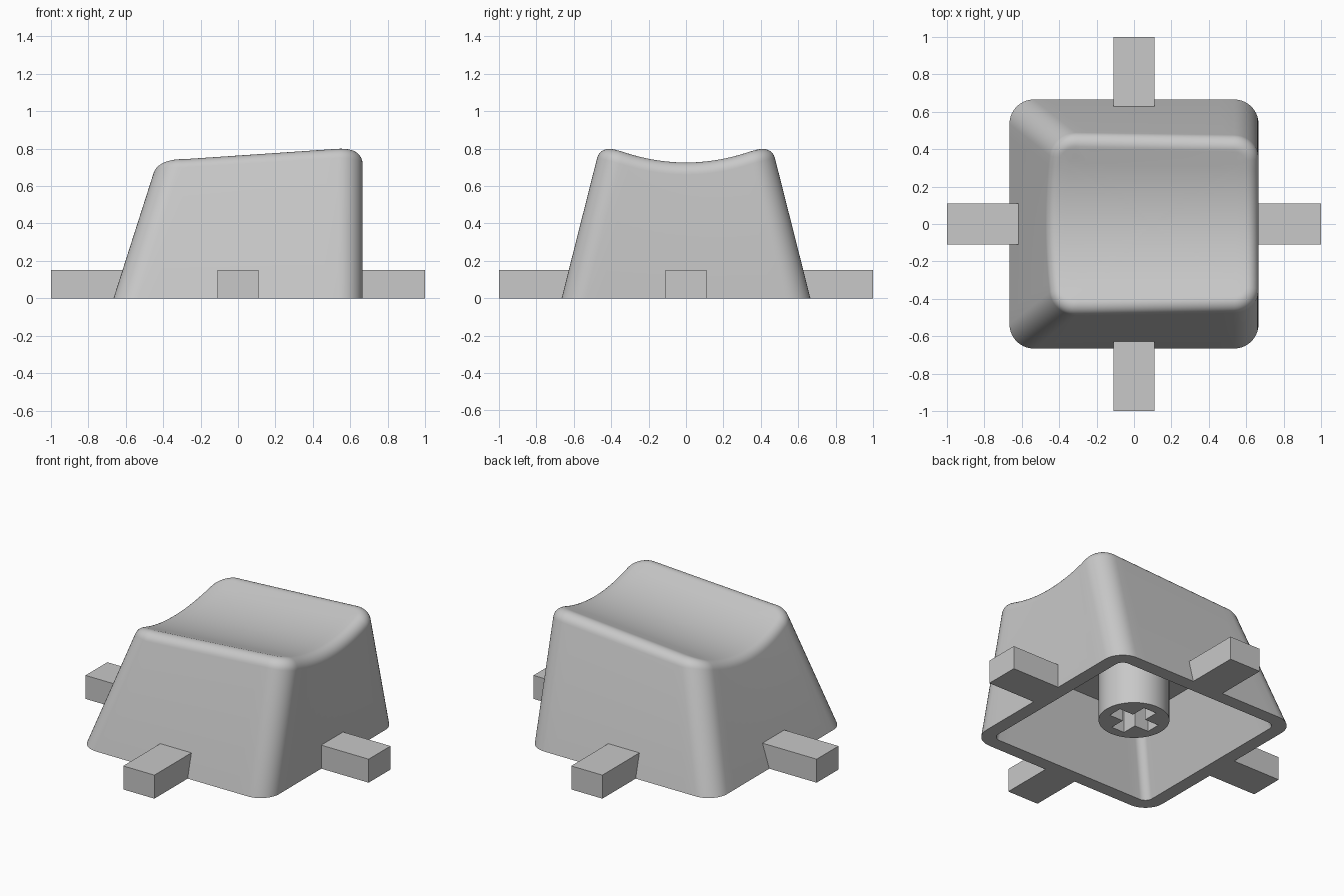
import bpy, bmesh
from math import cos, sin, tan, pi
from mathutils import Vector

if "Cube" in bpy.data.objects:
    bpy.data.objects.remove(bpy.data.objects["Cube"])

HALF = 0.665          # half width of the base
WALL = 0.085          # shell thickness
CEILING = 0.46        # height of the hollow
FILLET = 0.065        # rounding of the top rim
STEM_BOTTOM = 0.075

grey = bpy.data.materials.new("light grey plastic")
grey.use_nodes = True
grey.diffuse_color = (0.58, 0.58, 0.58, 1)
grey.node_tree.nodes["Principled BSDF"].inputs["Base Color"].default_value = grey.diffuse_color


def finish(bm, name):
    bmesh.ops.recalc_face_normals(bm, faces=bm.faces)
    mesh = bpy.data.meshes.new(name)
    bm.to_mesh(mesh)
    bm.free()
    mesh.materials.append(grey)
    obj = bpy.data.objects.new(name, mesh)
    bpy.context.collection.objects.link(obj)
    smooth(obj)
    return obj


def smooth(obj):
    bpy.ops.object.select_all(action='DESELECT')
    obj.select_set(True)
    bpy.context.view_layer.objects.active = obj
    bpy.ops.object.shade_smooth_by_angle(angle=pi / 6)


# Rounded-rectangle outline: (corner, next corner, blend, outward angle)
CORNERS = [(1, 1), (-1, 1), (-1, -1), (1, -1)]
ARC, SIDE = 10, 14
outline = []
for i, corner in enumerate(CORNERS):
    following = CORNERS[(i + 1) % 4]
    outline += [(corner, following, 0, (i + k / ARC) * pi / 2) for k in range(ARC + 1)]
    outline += [(corner, following, k / SIDE, (i + 1) * pi / 2) for k in range(1, SIDE)]


def wall_point(spec, z, inset=0.0, radius=0.13):
    """Point on the tapered wall at height z; the +x wall is vertical."""
    a, b, f, angle = spec
    m = inset + radius

    def centre(c):
        x = HALF - m if c[0] > 0 else -(HALF - 0.32 * z - m)
        return Vector((x, c[1] * (HALF - 0.253 * z - m), z))
    return centre(a).lerp(centre(b), f) + radius * Vector((cos(angle), sin(angle), 0))


def top_height(x, y):
    """Tilted, scooped top surface."""
    return 0.72 + 0.075 * (x - 0.52) + y * y / 2


def rim_arc(spec, steps=8):
    """Rounded edge between the wall and the scooped top."""
    z = 0.75
    for _ in range(12):
        p = wall_point(spec, z)
        z = top_height(p.x, p.y)
    edge = wall_point(spec, z)
    c, s = cos(spec[3]), sin(spec[3])
    down = (wall_point(spec, z - 0.1) - edge).normalized()
    inward = Vector((-c, -s, -(c * 0.075 + s * edge.y))).normalized()
    h = down.angle(inward) / 2
    reach = FILLET / tan(h)
    mid = edge + (down + inward).normalized() * FILLET / sin(h)
    v0 = (edge + down * reach - mid).normalized()
    v1 = (edge + inward * reach - mid).normalized()
    return [mid + v0.slerp(v1, k / steps) * FILLET for k in range(steps + 1)]


# Cap shell: ceiling, inner wall, base rim, outer wall, rounded rim, scoop
rings = [[wall_point(s, z, WALL, 0.05) for s in outline] for z in (CEILING, 0)]
rings.append([wall_point(s, 0) for s in outline])
rings += [list(r) for r in zip(*[rim_arc(s) for s in outline])]
hub = Vector((0.1, 0, 0))
lip = rings[-1]
for k in range(1, 10):
    ring = []
    for p in lip:
        q = p.lerp(hub, k / 10)
        ring.append(Vector((q.x, q.y, top_height(q.x, q.y))))
    rings.append(ring)

bm = bmesh.new()
loops = [[bm.verts.new(p) for p in ring] for ring in rings]
n = len(outline)
for lo, hi in zip(loops, loops[1:]):
    for j in range(n):
        k = (j + 1) % n
        bm.faces.new((lo[j], lo[k], hi[k], hi[j]))
bm.faces.new(loops[0])
tip = bm.verts.new((hub.x, hub.y, top_height(hub.x, hub.y)))
for j in range(n):
    bm.faces.new((loops[-1][j], loops[-1][(j + 1) % n], tip))
finish(bm, "cap_shell")

# Stem: round post with a cross-shaped socket
curve = bpy.data.curves.new("stem", 'CURVE')
curve.dimensions = '2D'
curve.fill_mode = 'BOTH'
depth = CEILING + 0.001 - STEM_BOTTOM
curve.extrude = depth / 2


def add_loop(points):
    spline = curve.splines.new('POLY')
    spline.points.add(len(points) - 1)
    for p, (x, y) in zip(spline.points, points):
        p.co = (x, y, 0, 1)
    spline.use_cyclic_u = True


add_loop([(0.205 * cos(k * pi / 32), 0.205 * sin(k * pi / 32)) for k in range(64)])
long, thin = 0.145, 0.046
cross = []
for k in range(4):
    c, s = round(cos(k * pi / 2)), round(sin(k * pi / 2))
    cross += [(c * x - s * y, s * x + c * y)
              for x, y in ((long, -thin), (long, thin), (thin, thin))]
add_loop(cross)
source = bpy.data.objects.new("stem_source", curve)
bpy.context.collection.objects.link(source)
bpy.context.view_layer.update()
graph = bpy.context.evaluated_depsgraph_get()
bm = bmesh.new()
bm.from_mesh(bpy.data.meshes.new_from_object(source.evaluated_get(graph)))
bpy.data.objects.remove(source)
bmesh.ops.remove_doubles(bm, verts=bm.verts, dist=0.0001)
bmesh.ops.translate(bm, verts=bm.verts, vec=(0, 0, STEM_BOTTOM + depth / 2))
for f in bm.faces:
    f.material_index = 0
finish(bm, "stem")

# Four runner bars around the base
INNER, LENGTH_END, WIDTH, HEIGHT = 0.6, 1.0, 0.22, 0.15
for name, dx, dy in (("left_bar", 1, 0), ("right_bar", -1, 0),
                     ("back_bar", 0, 1), ("front_bar", 0, -1)):
    bm = bmesh.new()
    bmesh.ops.create_cube(bm, size=1)
    span, mid = LENGTH_END - INNER, (LENGTH_END + INNER) / 2
    bmesh.ops.scale(bm, verts=bm.verts,
                    vec=(span if dx else WIDTH, span if dy else WIDTH, HEIGHT))
    bmesh.ops.translate(bm, verts=bm.verts, vec=(dx * mid, dy * mid, HEIGHT / 2))
    finish(bm, name)
